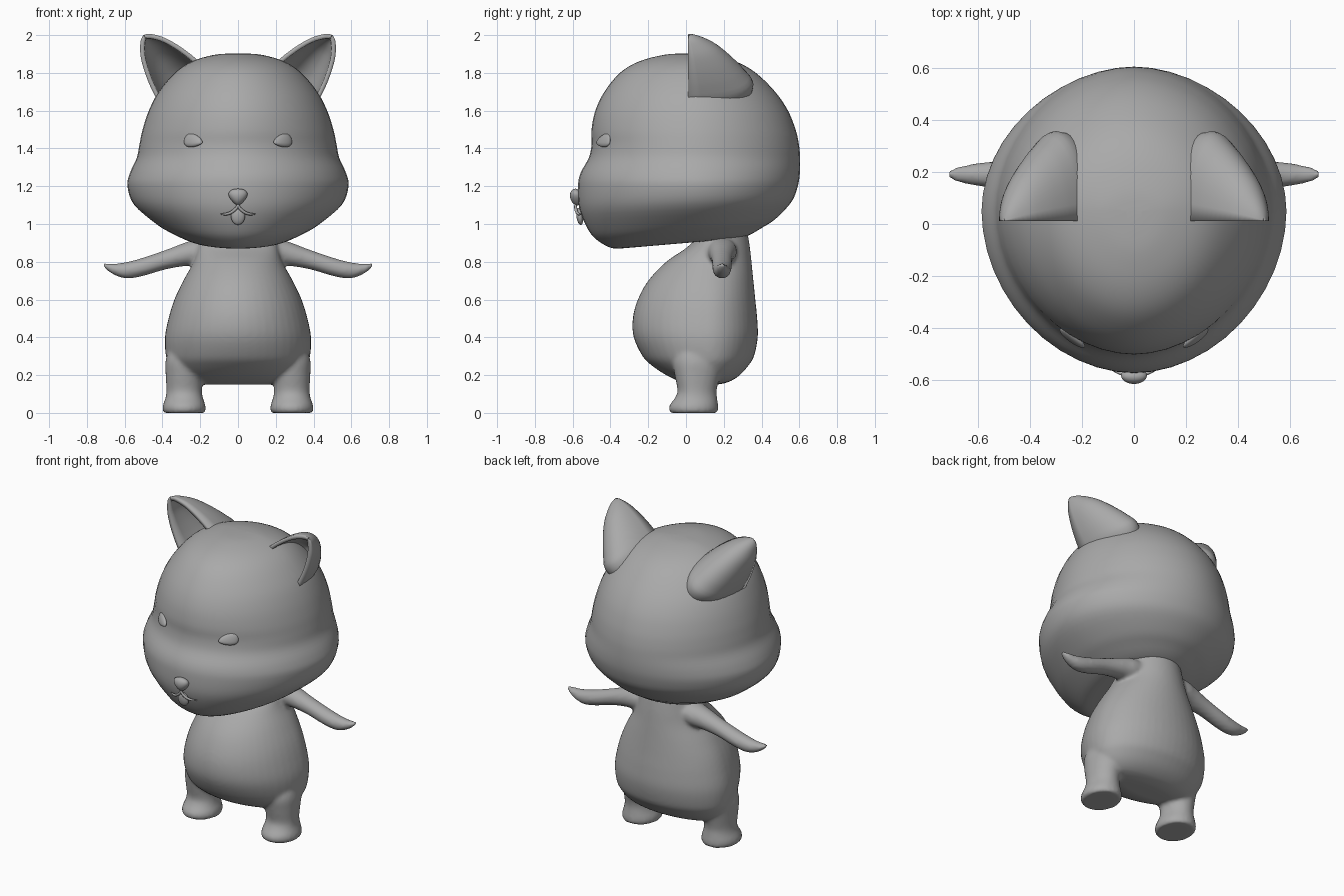
import bpy, bmesh, math
from mathutils import Vector

if "Cube" in bpy.data.objects:
    bpy.data.objects.remove(bpy.data.objects["Cube"])

grey = bpy.data.materials.new("soft grey")
grey.diffuse_color = (0.4, 0.4, 0.4, 1)
grey.use_nodes = True
grey.node_tree.nodes["Principled BSDF"].inputs["Base Color"].default_value = grey.diffuse_color


def smooth_keys(keys, steps=4):
    """Catmull-Rom interpolation through rows of numbers."""
    out = []
    for i in range(len(keys) - 1):
        p0, p1, p2 = keys[max(i - 1, 0)], keys[i], keys[i + 1]
        p3 = keys[min(i + 2, len(keys) - 1)]
        for s in range(steps):
            t = s / steps
            out.append([0.5 * (2 * b + (c - a) * t + (2 * a - 5 * b + 4 * c - d) * t * t
                               + (3 * b - a - 3 * c + d) * t ** 3)
                        for a, b, c, d in zip(p0, p1, p2, p3)])
    return out + [list(keys[-1])]


def loft(bm, rings, closed=True, caps=True):
    rows = [[bm.verts.new(p) for p in r] for r in rings]
    n = len(rows[0])
    for a, b in zip(rows, rows[1:]):
        for i in range(n if closed else n - 1):
            j = (i + 1) % n
            bm.faces.new((a[i], a[j], b[j], b[i]))
    if caps:
        bm.faces.new(rows[0][::-1])
        bm.faces.new(rows[-1])


def oval(cx, cy, z, w, front, back, power=2.0, n=48):
    """Horizontal ring whose front and back depths differ."""
    pts = []
    for i in range(n):
        a = 2 * math.pi * i / n
        c, s = math.cos(a), math.sin(a)
        x = math.copysign(abs(c) ** (2 / power), c) * w
        y = math.copysign(abs(s) ** (2 / power), s) * (back if s > 0 else front)
        pts.append(Vector((cx + x, cy + y, z)))
    return pts


def finish(name, bm, mirror=False, angle=50):
    bmesh.ops.recalc_face_normals(bm, faces=bm.faces)
    me = bpy.data.meshes.new(name)
    bm.to_mesh(me)
    bm.free()
    ob = bpy.data.objects.new(name, me)
    bpy.context.collection.objects.link(ob)
    me.materials.append(grey)
    bpy.ops.object.select_all(action='DESELECT')
    ob.select_set(True)
    bpy.context.view_layer.objects.active = ob
    bpy.ops.object.shade_smooth_by_angle(angle=math.radians(angle))
    if mirror:
        ob.modifiers.new("mirror", 'MIRROR')
    return ob


# Head: z, half width, front y, back y
head_keys = [(.90, .14, -.30, .20), (.905, .24, -.39, .31), (.95, .35, -.465, .41),
             (1.0, .435, -.515, .48), (1.1, .55, -.565, .56), (1.2, .585, -.572, .592),
             (1.27, .572, -.558, .603), (1.35, .536, -.515, .604), (1.42, .522, -.50, .598),
             (1.5, .505, -.50, .58), (1.6, .472, -.48, .54), (1.7, .42, -.432, .472),
             (1.8, .335, -.35, .37), (1.86, .245, -.25, .265), (1.895, .13, -.12, .14),
             (1.903, .03, -.02, .05)]
bm = bmesh.new()
rings = []
for z, w, f, b in smooth_keys(head_keys):
    ring = oval(0, .05, z, w, .05 - f, b - .05, 1.92)
    for p in ring:                      # chin hangs lower than the nape
        p.z += .085 * p.y * min(1, max(0, (1.2 - z) / .25))
    rings.append(ring)
loft(bm, rings)
finish("head", bm, angle=60)

# Body with arms and legs fused into one skin
bm = bmesh.new()
body_keys = [(.15, .20, .03, .17), (.165, .28, -.03, .23), (.2, .33, -.105, .285),
             (.25, .365, -.18, .33), (.3, .382, -.23, .36), (.4, .387, -.277, .38),
             (.5, .368, -.282, .377), (.6, .337, -.255, .367), (.7, .29, -.20, .357),
             (.8, .235, -.105, .347), (.88, .21, .01, .338), (.96, .19, .08, .325)]
loft(bm, [oval(0, .12, z, w, .12 - f, b - .12) for z, w, f, b in smooth_keys(body_keys)])
leg_keys = [(0, .108, -.083, .165), (.012, .114, -.09, .17), (.04, .113, -.088, .17),
            (.08, .099, -.058, .165), (.12, .094, -.045, .163), (.2, .098, -.06, .18),
            (.28, .098, -.07, .2), (.36, .07, -.04, .18)]
arm_keys = [(.12, .86, .07, .075), (.2, .853, .072, .08), (.27, .842, .064, .068),
            (.38, .812, .052, .055), (.5, .774, .049, .052), (.58, .756, .045, .047),
            (.64, .757, .034, .037), (.69, .772, .02, .025), (.717, .787, .007, .01)]
for side in (-1, 1):
    loft(bm, [oval(side * .285, .04, z, w, .04 - f, b - .04, n=32)
              for z, w, f, b in smooth_keys(leg_keys)])
    loft(bm, [[Vector((side * x, .19 + ry * math.cos(k * math.pi / 12),
                       z + rz * math.sin(k * math.pi / 12))) for k in range(24)]
              for x, z, rz, ry in smooth_keys(arm_keys)])
body = finish("body", bm)
rm = body.modifiers.new("fuse", 'REMESH')
rm.mode = 'VOXEL'
rm.voxel_size = .012
rm.use_smooth_shade = True
sm = body.modifiers.new("soften", 'SMOOTH')
sm.factor = .5
sm.iterations = 5

# Ears: scooped shells, u along the ear, then half width and depth
u_dir, s_dir = Vector((.61, 0, .79)), Vector((.79, 0, -.61))
base = Vector((.30, .012, 1.74))
ear_keys = [(-.1, .14, .32), (0, .152, .345), (.07, .142, .305), (.13, .127, .26),
            (.19, .107, .21), (.25, .08, .15), (.295, .048, .085), (.318, .025, .04),
            (.328, .004, .006)]
bm = bmesh.new()
loft(bm, [[base + u_dir * u + s_dir * (-w * math.cos(k * math.pi / 20))
           + Vector((0, d * math.sin(k * math.pi / 20) ** .85, 0)) for k in range(21)]
          for u, w, d in smooth_keys(ear_keys, 3)], closed=False, caps=False)
ear = finish("ears", bm, mirror=True)
# Orient the shell outward so the thickness grows inward
if ear.data.polygons[10].normal.y < 0:
    ear.data.flip_normals()
so = ear.modifiers.new("thickness", 'SOLIDIFY')
so.thickness = .024
so.offset = -1

# Eyes: flat-bottomed, tapering towards the nose
bm = bmesh.new()
bmesh.ops.create_uvsphere(bm, u_segments=24, v_segments=16, radius=1)
for v in bm.verts:
    a, c, b = v.co
    b *= (.045 if b > 0 else .024) * (1 + .3 * a)
    v.co = Vector((.237, -.438, 1.432)) + Vector((.8, .58, 0)) * (a * .06) \
        + Vector((.58, -.8, 0)) * (-c * .017) + Vector((0, .22, 1)) * b
finish("eyes", bm, mirror=True)

# Nose: rounded triangle
bm = bmesh.new()
bmesh.ops.create_uvsphere(bm, u_segments=24, v_segments=16, radius=1)
for v in bm.verts:
    x, y, z = v.co
    v.co = (x * .046 * (1 + .45 * z), -.58 + y * .034 - .006 * z, 1.143 + z * .044)
finish("nose", bm)

# Tongue
bm = bmesh.new()
bmesh.ops.create_uvsphere(bm, u_segments=20, v_segments=12, radius=1)
for v in bm.verts:
    x, y, z = v.co
    v.co = (x * .037, -.562 + y * .018 - .10 * z * .045, 1.04 + z * .045)
finish("tongue", bm)

# Mouth line: tapering tube on each side
mouth_keys = [(0, -.585, 1.105, .006), (.008, -.584, 1.085, .008), (.035, -.578, 1.062, .008),
              (.065, -.567, 1.052, .007), (.092, -.554, 1.053, .003)]
bm = bmesh.new()
path = smooth_keys(mouth_keys)
rings = []
for i, (x, y, z, r) in enumerate(path):
    a, b = path[max(i - 1, 0)], path[min(i + 1, len(path) - 1)]
    t = Vector(b[:3]) - Vector(a[:3])
    n1 = t.cross(Vector((0, 1, 0))).normalized()
    n2 = t.cross(n1).normalized()
    rings.append([Vector((x, y, z)) + r * (n1 * math.cos(k * math.pi / 4)
                  + n2 * math.sin(k * math.pi / 4)) for k in range(8)])
loft(bm, rings)
finish("mouth", bm, mirror=True)
